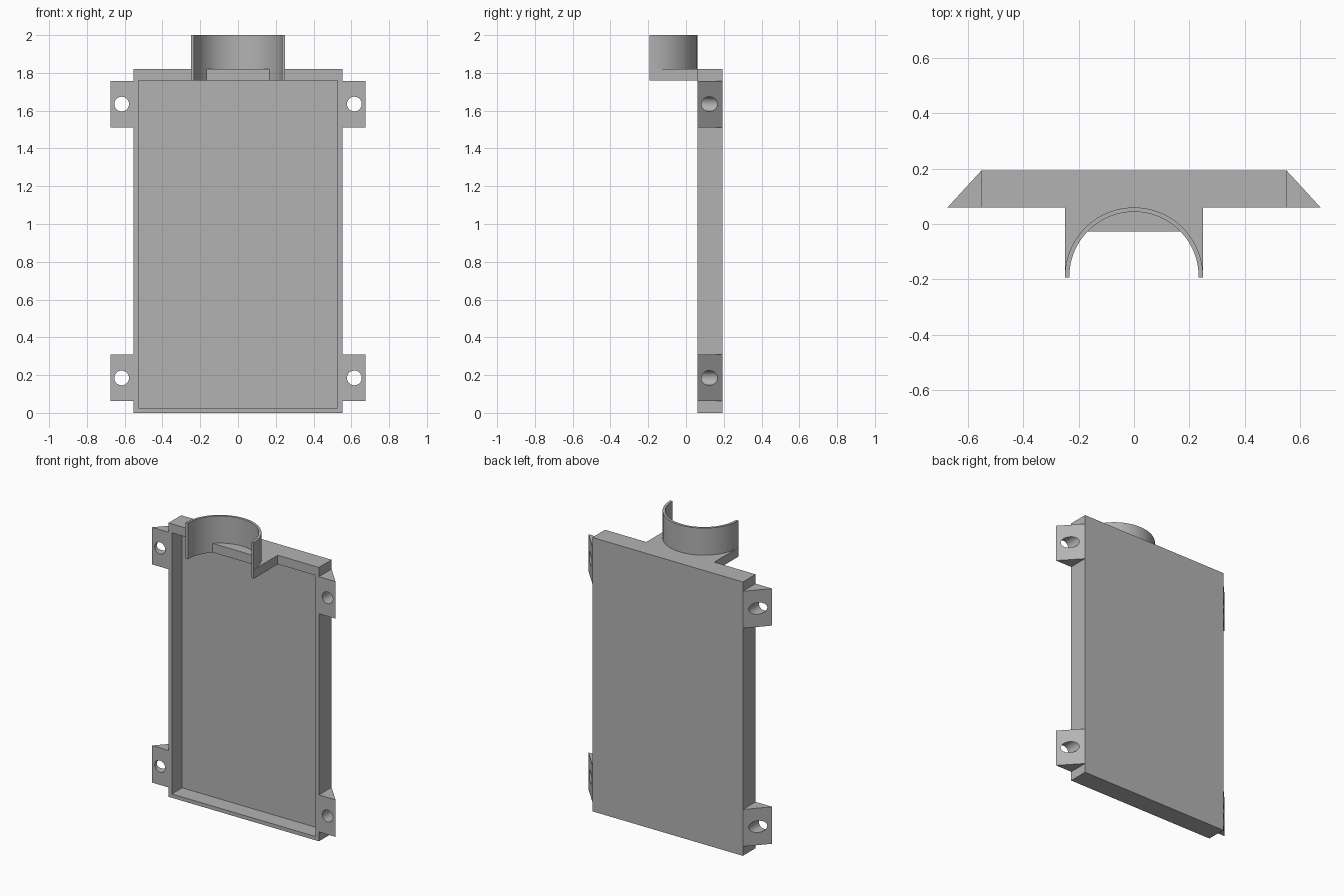
import bpy, bmesh
from math import sin, cos, asin, pi, radians

old = bpy.data.objects.get("Cube")
if old:
    bpy.data.objects.remove(old, do_unlink=True)

grey = bpy.data.materials.new("plain grey")
grey.use_nodes = True
grey.diffuse_color = (0.45, 0.45, 0.45, 1)
grey.node_tree.nodes["Principled BSDF"].inputs["Base Color"].default_value = grey.diffuse_color

BACK, FACE, FRONT = 0.193, 0.06, -0.193   # depth of rear, tray rim and collar ends
HALF, TOP, RIM = 0.553, 1.82, 1.76        # tray half width, top, underside of top wall
R_OUT, R_IN, R_Y = 0.25, 0.234, -0.19     # collar radii and centre


def prism(name, outline, z0, z1):
    """Extrude a plan outline between two heights."""
    bm = bmesh.new()
    face = bm.faces.new([bm.verts.new((x, y, z0)) for x, y in outline])
    ext = bmesh.ops.extrude_face_region(bm, geom=[face])
    top = [v for v in ext["geom"] if isinstance(v, bmesh.types.BMVert)]
    bmesh.ops.translate(bm, verts=top, vec=(0, 0, z1 - z0))
    bmesh.ops.recalc_face_normals(bm, faces=bm.faces)
    mesh = bpy.data.meshes.new(name)
    bm.to_mesh(mesh)
    bm.free()
    mesh.materials.append(grey)
    obj = bpy.data.objects.new(name, mesh)
    bpy.context.collection.objects.link(obj)
    return obj


def select(obj):
    bpy.ops.object.select_all(action='DESELECT')
    obj.select_set(True)
    bpy.context.view_layer.objects.active = obj


def cut(obj, cutter):
    """Subtract the cutter, then discard it."""
    cutter.hide_render = True
    mod = obj.modifiers.new("cut", 'BOOLEAN')
    mod.operation = 'DIFFERENCE'
    mod.solver = 'EXACT'
    mod.object = cutter
    select(obj)
    bpy.ops.object.modifier_apply(modifier=mod.name)
    bpy.data.objects.remove(cutter, do_unlink=True)


def smooth(obj):
    select(obj)
    bpy.ops.object.shade_smooth_by_angle(angle=radians(30))


def box(x, y0, y1):
    return [(-x, y0), (x, y0), (x, y1), (-x, y1)]


def arc(r, a0, a1, n):
    return [(r * cos(a0 + (a1 - a0) * i / n), R_Y + r * sin(a0 + (a1 - a0) * i / n))
            for i in range(n + 1)]


# Shallow open-fronted tray
tray = prism("tray", box(HALF, FACE, BACK), 0, TOP)
cut(tray, prism("recess_cutter", box(0.528, FACE - 0.1, BACK - 0.025), 0.025, RIM))

# Shelf joining tray and collar, open at the front with a straight inner edge
lip = asin((-0.027 - R_Y) / R_IN)
shelf = prism("shelf", [(-R_OUT, FRONT), (-R_OUT, FACE), (R_OUT, FACE), (R_OUT, FRONT), (R_IN, FRONT)]
              + arc(R_IN, 0, lip, 12) + arc(R_IN, pi - lip, pi, 12) + [(-R_IN, FRONT)], RIM, TOP)
smooth(shelf)

# Half-round collar standing on the shelf
collar = prism("collar", [(R_OUT, FRONT)] + arc(R_OUT, 0, pi, 48) + [(-R_OUT, FRONT), (-R_IN, FRONT)]
               + arc(R_IN, pi, 0, 48) + [(R_IN, FRONT)], TOP, 2.0)
smooth(collar)

# Wedge-shaped mounting ears with a screw hole each
for side, s in (("left", 1), ("right", -1)):
    for level, z in (("upper", 1.635), ("lower", 0.185)):
        ear = prism(f"{level}_{side}_ear", [(s * HALF, FACE), (s * 0.675, FACE), (s * HALF, BACK)],
                    z - 0.123, z + 0.123)
        bpy.ops.mesh.primitive_cylinder_add(vertices=32, radius=0.039, depth=1,
                                            location=(s * 0.616, 0.1, z), rotation=(pi / 2, 0, 0))
        cut(ear, bpy.context.object)
        smooth(ear)
